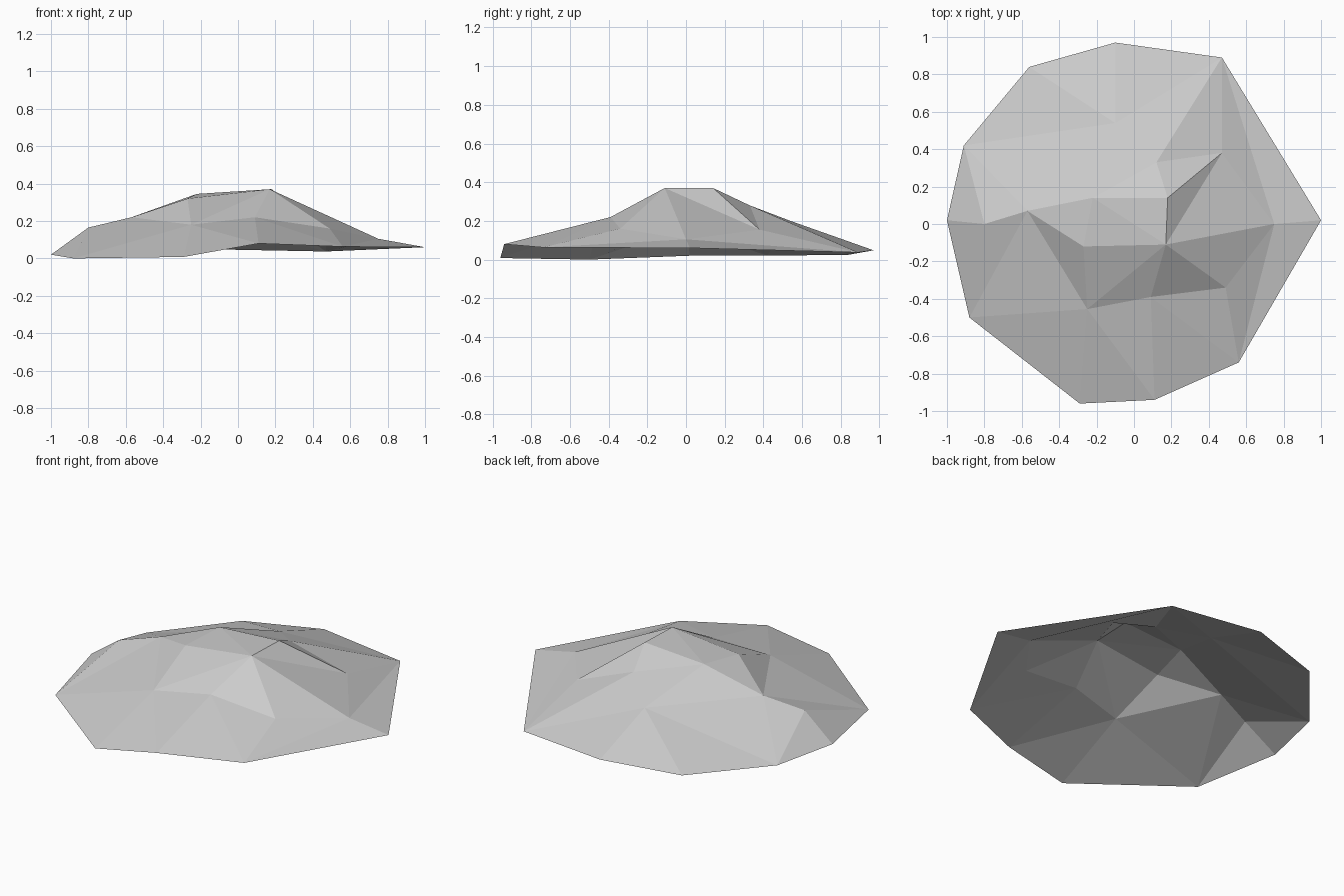
import bpy
import bmesh
from mathutils import Vector
from mathutils.geometry import delaunay_2d_cdt

default_cube = bpy.data.objects.get("Cube")
if default_cube:
    bpy.data.objects.remove(default_cube, do_unlink=True)

# Outer edge of the mound, counter-clockwise from the east
rim_names = "east northeast north northwest westnorth west southwest southsouth south southeast".split()
rim = [(1, .02, .06), (.47, .89, .037), (-.1, .97, .048), (-.56, .84, .025), (-.91, .42, .02),
       (-1, .02, .02), (-.88, -.5, 0), (-.29, -.96, .008), (.11, -.94, .08), (.56, -.74, .063)]

# Corners of the slopes and of the flat summit
peak_names = "spur shoulder buttress ledge knee toe wing notch backslope lip brow crest top".split()
peaks = [(-.8, 0, .165), (-.57, .07, .22), (-.25, -.455, .18), (.09, -.39, .22), (.49, -.34, .16),
         (.75, 0, .105), (.47, .38, .155), (.12, .33, .28), (-.1, .54, .2),
         (-.27, -.12, .32), (.17, -.11, .37), (.18, .14, .37), (-.22, .14, .345)]

names = rim_names + peak_names
points = [Vector(p) for p in rim + peaks]

# Creases drawn as chains of corners
chains = [
    rim_names + rim_names[:1],
    "spur shoulder buttress ledge knee toe wing notch backslope shoulder".split(),
    "lip brow crest top lip shoulder top backslope".split(),
    "brow top notch crest wing brow toe".split(),
    "knee brow ledge".split(),
    "brow buttress lip".split(),
]

# Ribs running from each slope corner down to the rim
ribs = {
    "spur": "westnorth west southwest",
    "shoulder": "westnorth southwest",
    "buttress": "southwest southsouth south",
    "ledge": "south southeast",
    "knee": "southeast",
    "toe": "southeast east northeast",
    "wing": "northeast",
    "notch": "northeast",
    "backslope": "northeast north northwest westnorth",
}
chains += [[start, end] for start, ends in ribs.items() for end in ends.split()]
creases = [(names.index(a), names.index(b)) for c in chains for a, b in zip(c, c[1:])]

# Fill the creases with flat facets, then lift the corners to height
flat, _, facets, sources, _, _ = delaunay_2d_cdt(
    [p.xy for p in points], creases, [], 0, 0.0001)
bm = bmesh.new()
verts = [bm.verts.new((p.x, p.y, points[src[0]].z)) for p, src in zip(flat, sources)]
for facet in facets:
    face = bm.faces.new([verts[i] for i in facet])
    face.normal_update()
    if face.normal.z < 0:
        face.normal_flip()

mesh = bpy.data.meshes.new("rock_mound")
bm.to_mesh(mesh)
bm.free()

# Plain grey stone
stone = bpy.data.materials.new("grey_stone")
stone.use_nodes = True
colour = (.6, .6, .6, 1)
stone.diffuse_color = colour
stone.node_tree.nodes["Principled BSDF"].inputs["Base Color"].default_value = colour
mesh.materials.append(stone)

mound = bpy.data.objects.new("rock_mound", mesh)
bpy.context.collection.objects.link(mound)
